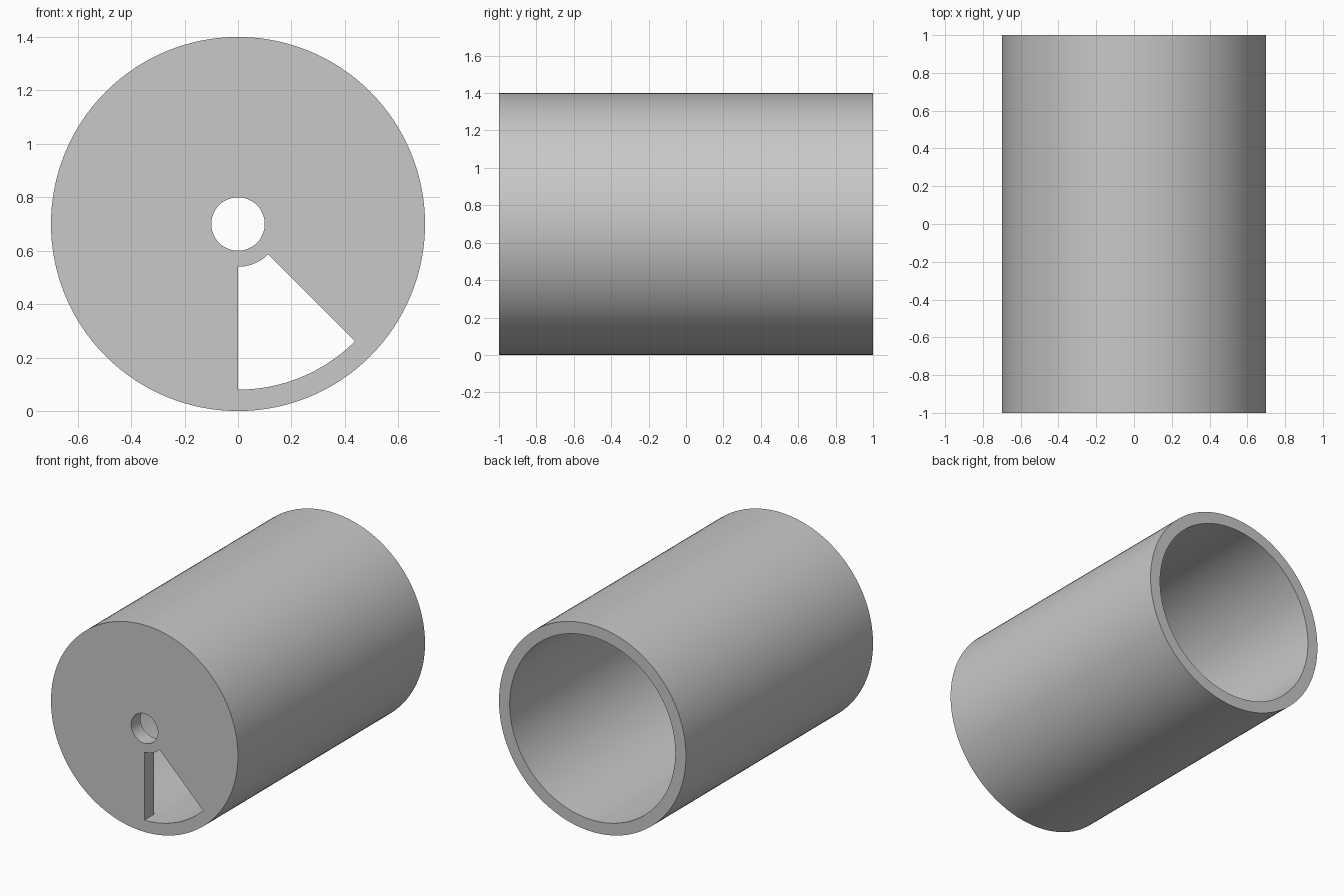
import bpy
import bmesh
import math

cube = bpy.data.objects.get("Cube")
if cube:
    bpy.data.objects.remove(cube, do_unlink=True)

# Plain grey material
grey = bpy.data.materials.new("plain_grey")
grey.use_nodes = True
colour = (0.58, 0.58, 0.58, 1)
grey.diffuse_color = colour
grey.node_tree.nodes["Principled BSDF"].inputs["Base Color"].default_value = colour

SEGMENTS = 128
AXIS_Z = 0.7
RADII = [0.1, 0.16, 0.62, 0.7]   # centre hole, hub, bore, outside
DEPTHS = [-1.0, -0.9, 1.0]       # front, back of end plate, open rim
WEDGE = range(SEGMENTS * 3 // 4, SEGMENTS * 7 // 8)


def solid(i, j, k):
    """Whether the cell in radial band i, depth band j, sector k is filled."""
    if i not in range(3) or j not in range(2):
        return False
    if i == 2:
        return True                                  # tube wall
    return j == 0 and not (i == 1 and k % SEGMENTS in WEDGE)  # end plate


bm = bmesh.new()
verts = {}


def vert(i, j, k):
    key = (i, j, k % SEGMENTS)
    if key not in verts:
        a = math.tau * key[2] / SEGMENTS
        r = RADII[i]
        verts[key] = bm.verts.new((r * math.cos(a), DEPTHS[j], AXIS_Z + r * math.sin(a)))
    return verts[key]


def face(*corners):
    bm.faces.new([vert(*c) for c in corners])


# Skin every boundary between filled and empty cells
for k in range(SEGMENTS):
    n = k + 1
    for i in range(3):
        for j in range(2):
            if not solid(i, j, k):
                continue
            for r, step in ((i, -1), (i + 1, 1)):
                if not solid(i + step, j, k):
                    face((r, j, k), (r, j + 1, k), (r, j + 1, n), (r, j, n))
            for d, step in ((j, -1), (j + 1, 1)):
                if not solid(i, j + step, k):
                    face((i, d, k), (i + 1, d, k), (i + 1, d, n), (i, d, n))
            for s, step in ((k, -1), (n, 1)):
                if not solid(i, j, k + step):
                    face((i, j, s), (i + 1, j, s), (i + 1, j + 1, s), (i, j + 1, s))

bmesh.ops.recalc_face_normals(bm, faces=bm.faces[:])
mesh = bpy.data.meshes.new("slotted_cup")
bm.to_mesh(mesh)
bm.free()
mesh.materials.append(grey)

cup = bpy.data.objects.new("slotted_cup", mesh)
bpy.context.collection.objects.link(cup)
bpy.context.view_layer.objects.active = cup
cup.select_set(True)
bpy.ops.object.shade_smooth_by_angle(angle=math.radians(30))
